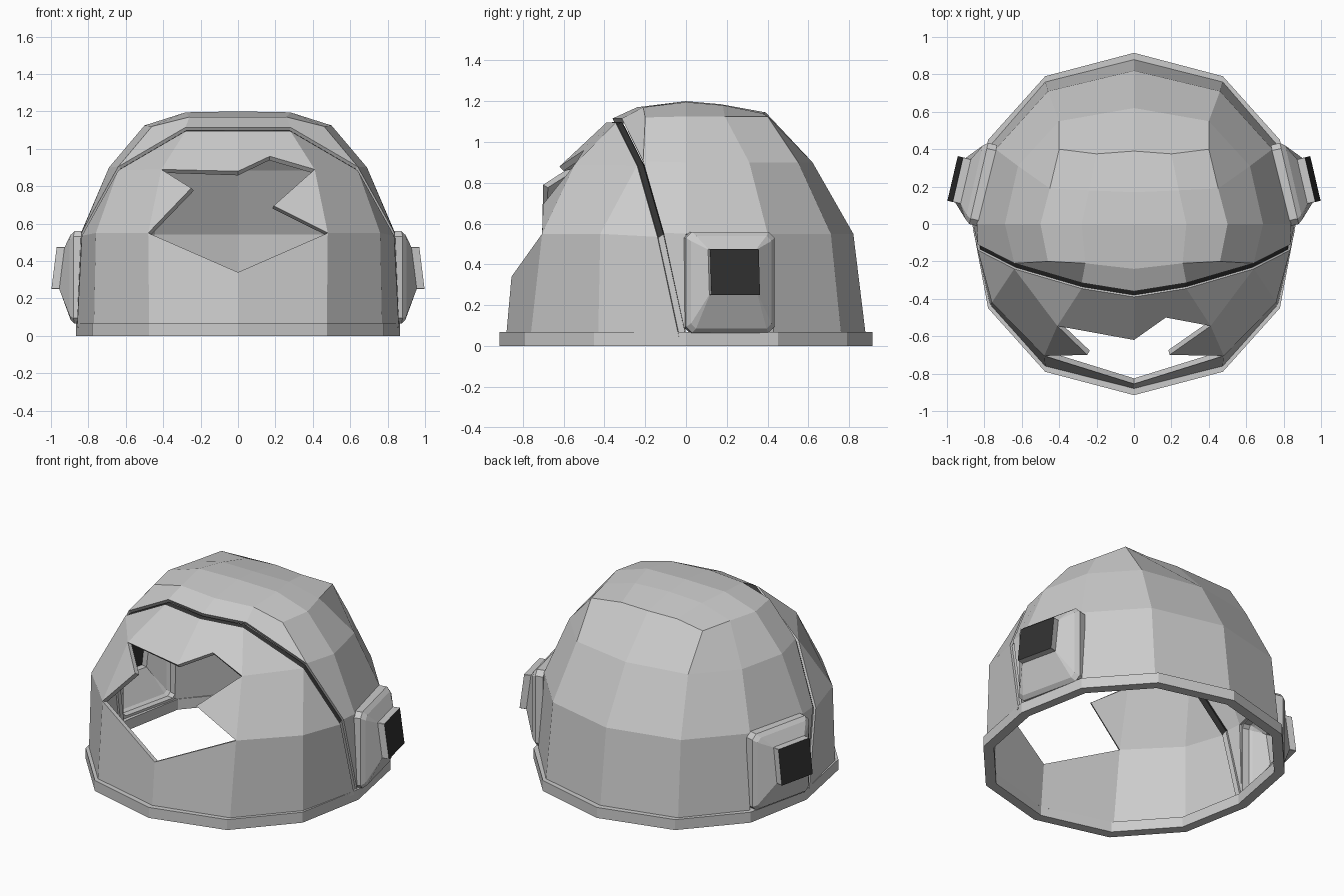
import bpy, bmesh, math
from mathutils import Vector

if "Cube" in bpy.data.objects:
    bpy.data.objects.remove(bpy.data.objects["Cube"])

dark = bpy.data.materials.new("dark_trim")
dark.diffuse_color = (0.03, 0.03, 0.03, 1)
dark.use_nodes = True
dark.node_tree.nodes["Principled BSDF"].inputs["Base Color"].default_value = dark.diffuse_color


def make(name, verts, faces, thick=0, mirror=False, center=(0, 0, 0.3), closed=False):
    """Build a flat-shaded mesh facing away from center, optionally mirrored and thickened."""
    me = bpy.data.meshes.new(name)
    me.from_pydata([tuple(v) for v in verts], [], faces)
    bm = bmesh.new()
    bm.from_mesh(me)
    bmesh.ops.recalc_face_normals(bm, faces=bm.faces[:])
    c = Vector(center)
    facing = sum(f.normal.dot(f.calc_center_median() - c) * f.calc_area() for f in bm.faces)
    if facing < 0 and not closed:
        bmesh.ops.reverse_faces(bm, faces=bm.faces[:])
    bm.to_mesh(me)
    bm.free()
    ob = bpy.data.objects.new(name, me)
    bpy.context.collection.objects.link(ob)
    if mirror:
        m = ob.modifiers.new("Mirror", 'MIRROR')
        m.use_clip = True
    if thick:
        s = ob.modifiers.new("Thickness", 'SOLIDIFY')
        s.thickness = thick
        s.offset = -1
    return ob


def named(points, faces):
    """Turn a dict of named points and face strings into vertex and index lists."""
    keys = list(points)
    return list(points.values()), [[keys.index(k) for k in f.split()] for f in faces]


# Seam between back shell and face shell (right half, top to bottom)
seam = [(0, -.38, 1.11), (.28, -.335, 1.11), (.64, -.23, .9), (.835, -.13, .55), (.86, -.025, .06)]
back_seam = [Vector(p) + Vector((0, .02, .005)) for p in seam]
front_seam = [Vector(p) + Vector((0, -.01, -.015)) for p in seam]

# Back shell: right half, with the ear pod panel left open
pts = {f"s{i}": p for i, p in enumerate(back_seam)}
pts.update({
    "a1": (.76, .43, .06), "a2": (.475, .76, .06), "a3": (0, .88, .06),
    "b0": (.84, 0, .55), "b1": (.74, .4, .55), "b2": (.46, .71, .55), "b3": (0, .82, .55),
    "c0": (.69, 0, .9), "c1": (.62, .31, .9), "c2": (.4, .55, .9), "c3": (0, .62, .9),
    "d": (.46, -.2, 1.12), "d0": (.5, 0, 1.125), "d1": (.45, .19, 1.125),
    "d2": (.4, .4, 1.125), "d3": (.2, .375, 1.14), "d4": (0, .39, 1.145),
    "e": (.26, -.21, 1.17), "e0": (.28, 0, 1.195), "e1": (.24, .18, 1.18),
    "f": (0, -.24, 1.17), "f0": (0, 0, 1.2), "f1": (0, .17, 1.185)})
back = ["s4 b0 s3", "s3 b0 c0 s2", "s2 c0 d0 d", "a1 a2 b2 b1", "a2 a3 b3 b2",
        "b0 b1 c1 c0", "b1 b2 c2 c1", "b2 b3 c3 c2", "c0 c1 d1 d0", "c1 c2 d2 d1",
        "c2 c3 d4 d3 d2", "s2 d e s1", "s1 e f s0", "d d0 e0 e", "e e0 f0 f",
        "d0 d1 e1 e0", "d1 d2 d3 e1", "d3 d4 f1 e1", "e0 e1 f1 f0"]
make("back_shell", *named(pts, back), thick=.03, mirror=True)

# Face shell: both sides, with a jagged opening
pts = {}
for t, m in (("R", 1), ("L", -1)):
    side = {f"s{i}": p for i, p in enumerate(front_seam)}
    side.update({"a1": (.77, -.43, .06), "a2": (.475, -.76, .06), "b1": (.76, -.42, .55),
                 "b2": (.48, -.705, .55), "c2": (.41, -.545, .89)})
    pts.update({k + t: (p[0] * m, p[1], p[2]) for k, p in side.items() if k != "s0"})
pts.update({"top": front_seam[0], "base": (0, -.88, .06), "low": (0, -.855, .34),
            "mid": (0, -.62, .88), "notch": (.17, -.5, .96),
            "spikeR": (.19, -.7, .695), "spikeL": (-.25, -.7, .79)})
front = ["top s1R c2R notch mid", "top mid c2L s1L"]
for t in "RL":
    front += [f.replace("#", t) for f in (
        "s4# a1# b1# s3#", "a1# a2# b2# b1#", "a2# base low b2#", "s3# b1# s2#",
        "b1# b2# c2# s2#", "s1# s2# c2#", "c2# b2# spike#")]
make("face_shell", *named(pts, front), thick=.03)

# Recessed dark strip along the seam
strip = []
for b, f in zip(back_seam, front_seam):
    for p in (b, f):
        strip.append(Vector((p.x * .985, p.y, p.z * .985)))
strip_faces = [[2 * i, 2 * i + 1, 2 * i + 3, 2 * i + 2] for i in range(4)]
ob = make("seam_strip", strip, strip_faces, thick=.03, mirror=True)
ob.data.materials.append(None)
ob.data.materials.append(dark)
for p in ob.data.polygons:
    p.material_index = 1 if p.center.z > .55 else 0

# Base rim: twelve-sided ring
quarter = [(.865, 0), (.78, .45), (.475, .79), (0, .915)]
ring = quarter + [(-x, y) for x, y in quarter[-2::-1]]
ring += [(x, -y) for x, y in ring[-2:0:-1]]
loops = [(1, 0), (1, .068), (.93, .068), (.93, 0)]
verts = [(x * s, y * s, z) for s, z in loops for x, y in ring]
n = len(ring)
faces = [[k * n + i, k * n + (i + 1) % n, (k + 1) % 4 * n + (i + 1) % n, (k + 1) % 4 * n + i]
         for k in range(4) for i in range(n)]
make("base_rim", verts, faces, closed=True)

# Ear pods: hollow lofted housing with a dark end plate
u_dir, n_dir = Vector((-.226, .974, 0)), Vector((.974, .226, 0))
origin = Vector((.86, 0, 0))


def pod_loop(u0, u1, v0, v1, off, cut, slope=0):
    c = cut
    uv = [(u0 + c, v0), (u1 - c, v0), (u1, v0 + c), (u1, v1 - c),
          (u1 - c, v1), (u0 + c, v1), (u0, v1 - c), (u0, v0 + c)]
    return [origin + u_dir * u + n_dir * (off + slope * (v1 - v)) + Vector((0, 0, v))
            for u, v in uv]


verts = (pod_loop(-.005, .44, .065, .56, -.03, .03) + pod_loop(-.005, .44, .065, .56, .02, .03)
         + pod_loop(.015, .42, .085, .54, .045, .025)
         + pod_loop(.09, .335, .25, .475, .09, .002, .13)
         + pod_loop(.09, .335, .25, .475, .133, .002, .13))
faces = [[k * 8 + i, k * 8 + (i + 1) % 8, k * 8 + 8 + (i + 1) % 8, k * 8 + 8 + i]
         for k in range(4) for i in range(8)]
faces.append(list(range(32, 40)))
pod = make("ear_pods", verts, faces, thick=.02, mirror=True, center=(.8, .2, .3))
pod.data.materials.append(None)
pod.data.materials.append(dark)
pod.data.polygons[len(faces) - 1].material_index = 1
